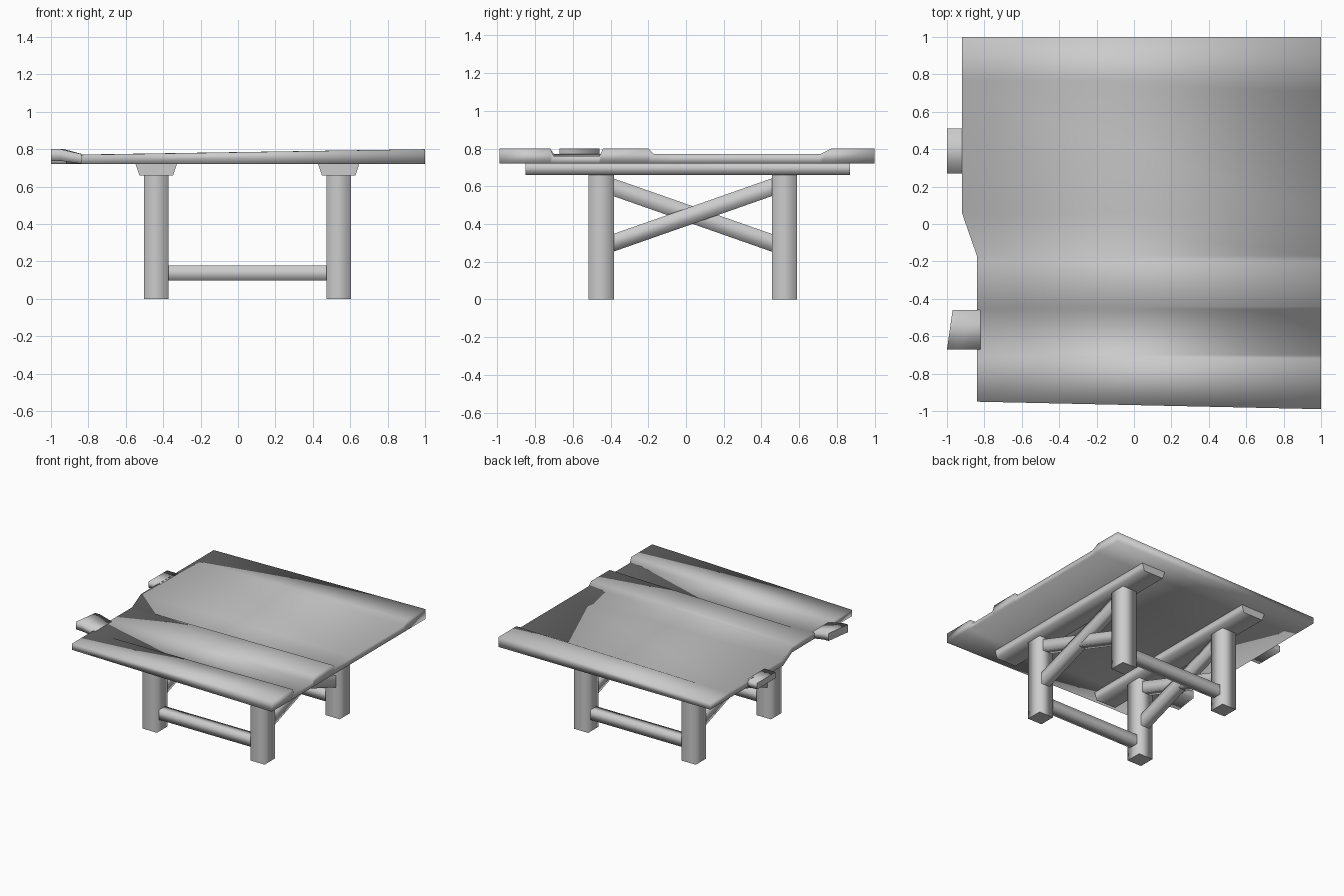
import bpy
import bmesh
from mathutils import Vector

if "Cube" in bpy.data.objects:
    bpy.data.objects.remove(bpy.data.objects["Cube"], do_unlink=True)

wood = bpy.data.materials.new("grey wood")
wood.use_nodes = True
colour = (0.6, 0.6, 0.6, 1)
wood.diffuse_color = colour
wood.node_tree.nodes["Principled BSDF"].inputs["Base Color"].default_value = colour


def loft(name, sections, smooth_caps=False):
    """Skin a row of equal cross-sections, with soft sides and capped ends."""
    bm = bmesh.new()
    rings = [[bm.verts.new(p) for p in s] for s in sections]
    n = len(rings[0])
    for a, b in zip(rings, rings[1:]):
        for i in range(n):
            j = (i + 1) % n
            bm.faces.new((a[i], a[j], b[j], b[i])).smooth = True
    for cap in (rings[0], rings[-1]):
        bm.faces.new(cap).smooth = smooth_caps
    bmesh.ops.recalc_face_normals(bm, faces=bm.faces)
    mesh = bpy.data.meshes.new(name)
    bm.to_mesh(mesh)
    bm.free()
    mesh.materials.append(wood)
    obj = bpy.data.objects.new(name, mesh)
    bpy.context.collection.objects.link(obj)
    return obj


def beam(name, start, end, side, up):
    """Square timber between two points; side and up are half-size vectors."""
    side, up = Vector(side), Vector(up)
    return loft(name, [[Vector(p) + a * side + b * up
                        for a, b in ((-1, -1), (1, -1), (1, 1), (-1, 1))]
                       for p in (start, end)])


# Warped table top: y, left edge x, height at the right edge
BOTTOM, LEFT_TOP = 0.72, 0.77
rows = [(-0.99, -0.84, 0.80), (-0.72, -0.84, 0.80), (-0.70, -0.84, 0.757),
        (-0.46, -0.84, 0.757), (-0.44, -0.84, 0.80), (-0.20, -0.84, 0.80),
        (-0.17, -0.84, 0.77), (0.06, -0.92, 0.77), (0.71, -0.92, 0.77),
        (0.77, -0.92, 0.80), (1.0, -0.92, 0.80)]
sections = []
for y, left, top in rows:
    y_left = max(y, -0.95)
    sections.append([(left, y_left, BOTTOM), (1, y, BOTTOM), (1, y, top), (left, y_left, LEFT_TOP)])
loft("table_top", sections, smooth_caps=True)

# Broken board ends that stick out on the right side
for name, y0, y1, inner, slant, lift in (("front_board_end", -0.67, -0.46, -0.82, 0.03, 0.03),
                                         ("back_board_end", 0.27, 0.51, -0.90, 0, 0.0)):
    ends = []
    for x0, x1, dz in ((inner, inner, 0), (-0.95, -0.93, lift), (-1, -1 + slant, lift)):
        ends.append([(x0, y0, BOTTOM + dz * 0.6), (x1, y1, BOTTOM + dz * 0.6),
                     (x1, y1, LEFT_TOP + dz), (x0, y0, LEFT_TOP + dz)])
    loft(name, ends)

# Two trestles: support rail, square legs and crossed braces
leg_y = {"front": -0.45, "back": 0.523}
for label, x in (("right", -0.437), ("left", 0.538)):
    loft(label + "_rail", [[(x - 0.09, y, 0.66), (x + 0.09, y, 0.66),
                            (x + 0.11, y, BOTTOM), (x - 0.11, y, BOTTOM)]
                           for y in (-0.85, 0.87)])
    for end, y in leg_y.items():
        beam(f"{label}_{end}_leg", (x, y, 0), (x, y, 0.66), (0.065, 0, 0), (0, 0.067, 0))
    beam(label + "_rising_brace", (x + 0.008, -0.40, 0.295), (x + 0.008, 0.47, 0.60),
         (0.04, 0, 0), (0, 0, 0.047))
    beam(label + "_falling_brace", (x - 0.008, -0.40, 0.60), (x - 0.008, 0.47, 0.295),
         (0.04, 0, 0), (0, 0, 0.047))

# Low stretchers joining the trestles
for end, y in leg_y.items():
    beam(end + "_stretcher", (-0.38, y, 0.137), (0.48, y, 0.137), (0, 0.04, 0), (0, 0, 0.04))
